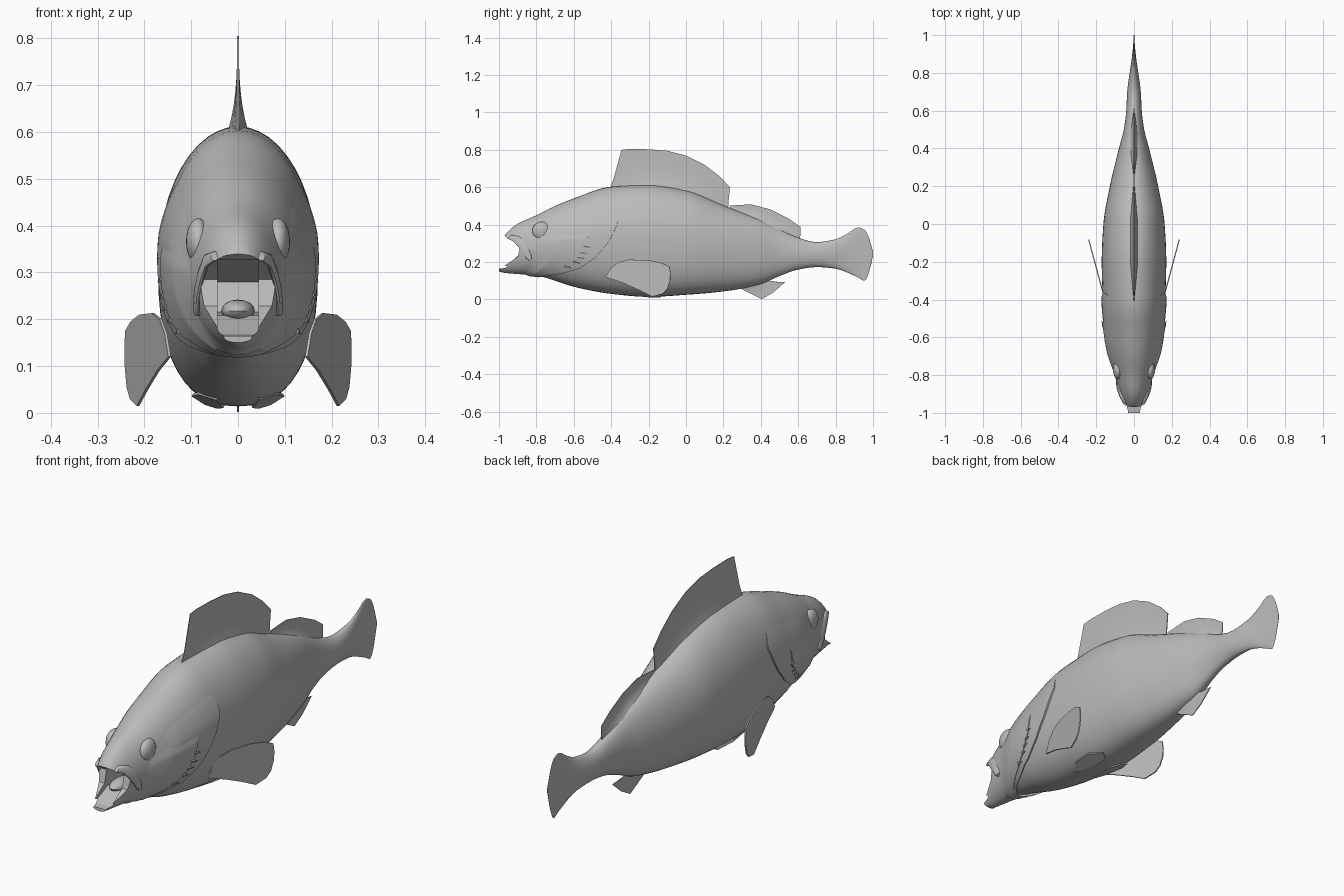
import bpy, bmesh, math
from mathutils import Vector

if "Cube" in bpy.data.objects:
    bpy.data.objects.remove(bpy.data.objects["Cube"])

grey = bpy.data.materials.new("fish_grey")
grey.diffuse_color = (0.5, 0.5, 0.5, 1)
grey.use_nodes = True
grey.node_tree.nodes["Principled BSDF"].inputs["Base Color"].default_value = grey.diffuse_color


def make(name, verts, faces, angle=40, smooth=True):
    me = bpy.data.meshes.new(name)
    me.from_pydata([tuple(v) for v in verts], [], faces)
    bm = bmesh.new()
    bm.from_mesh(me)
    bmesh.ops.recalc_face_normals(bm, faces=bm.faces)
    bm.to_mesh(me)
    bm.free()
    me.materials.append(grey)
    ob = bpy.data.objects.new(name, me)
    bpy.context.collection.objects.link(ob)
    if smooth:
        shade(ob, angle)
    return ob


def shade(ob, angle=40):
    bpy.ops.object.select_all(action='DESELECT')
    ob.select_set(True)
    bpy.context.view_layer.objects.active = ob
    bpy.ops.object.shade_smooth_by_angle(angle=math.radians(angle))


# Body stations: y, top z, bottom z, half width, lower roundness
ST = [(-1, .172, .15, .03, 2), (-.975, .33, .143, .053, 2), (-.95, .365, .14, .06, 2),
      (-.9, .405, .136, .076, 2), (-.8, .45, .128, .102, 2), (-.7, .50, .10, .127, 2),
      (-.6, .54, .068, .146, 2.1), (-.4, .603, .03, .165, 2.3), (-.2, .612, .014, .171, 2.45),
      (0, .583, .025, .162, 2.4), (.2, .503, .043, .128, 2.2), (.4, .425, .082, .08, 2.1),
      (.5, .378, .125, .054, 2), (.6, .33, .16, .041, 2), (.7, .307, .173, .036, 2),
      (.8, .322, .165, .023, 2), (.86, .35, .145, .014, 2), (.92, .385, .117, .007, 2),
      (.955, .372, .10, .004, 2), (.98, .325, .15, .003, 2), (1, .255, .235, .002, 2)]


def section(y):
    """Shape-preserving cubic interpolation between stations."""
    i = max(k for k in range(len(ST) - 1) if ST[k][0] <= y or k == 0)
    h = ST[i + 1][0] - ST[i][0]
    t = min(max((y - ST[i][0]) / h, 0), 1)

    def sec(k, c):
        return (ST[k + 1][c] - ST[k][c]) / (ST[k + 1][0] - ST[k][0])

    def slope(k, c):
        if k == 0 or k == len(ST) - 1:
            return sec(min(k, len(ST) - 2), c)
        a, b = sec(k - 1, c), sec(k, c)
        return 2 * a * b / (a + b) if a * b > 0 else 0
    return [ST[i][c] * (2 * t**3 - 3 * t**2 + 1) + ST[i + 1][c] * (3 * t**2 - 2 * t**3)
            + h * (slope(i, c) * (t**3 - 2 * t**2 + t) + slope(i + 1, c) * (t**3 - t**2))
            for c in range(1, 5)]


def surf(y, th, off=0):
    top, bot, w, n = section(y)
    c, s = math.cos(th), math.sin(th)
    e = 2 / (n if s < 0 else 2)
    x = w * math.copysign(abs(c) ** e, c)
    z = (top + bot) / 2 + (top - bot) / 2 * math.copysign(abs(s) ** e, s)
    return Vector((x + off * c, y, z + off * s))


# Body with tail
N = 48
ys = sorted(set([round(-1 + .025 * i, 4) for i in range(81)]
                + [s[0] for s in ST] + [-.99, -.985, -.965, .935, .945, .965, .99]))
verts = [surf(y, 2 * math.pi * j / N) for y in ys for j in range(N)]
faces = [(i * N + j, i * N + (j + 1) % N, (i + 1) * N + (j + 1) % N, (i + 1) * N + j)
         for i in range(len(ys) - 1) for j in range(N)]
faces += [tuple(range(N)), tuple(range((len(ys) - 1) * N, len(ys) * N))]
body = make("body", verts, faces)


def prism(name, prof, w):
    n = len(prof)
    v = [(s * w, y, z) for s in (-1, 1) for y, z in prof]
    f = [tuple(range(n)), tuple(range(n, 2 * n))]
    f += [(i, (i + 1) % n, n + (i + 1) % n, n + i) for i in range(n)]
    return make(name, v, f, smooth=False)


# Open mouth: side notch, then throat
for name, prof, w in (
        ("mouth_notch", [(-1.05, .39), (-.955, .33), (-.92, .312), (-.885, .285),
                         (-.9, .228), (-.96, .187), (-1.05, .14)], .3),
        ("throat", [(-1.05, .328), (-.9, .328), (-.74, .28), (-.76, .215), (-.88, .208),
                    (-.97, .168), (-1.05, .158)], .044)):
    cutter = prism(name, prof, w)
    mod = body.modifiers.new(name, 'BOOLEAN')
    mod.operation, mod.solver, mod.object = 'DIFFERENCE', 'EXACT', cutter
    bpy.context.view_layer.objects.active = body
    bpy.ops.object.modifier_apply(modifier=name)
    bpy.data.objects.remove(cutter)
shade(body)


def lookup(table, z):
    if z <= table[0][0]:
        return table[0][1]
    for (a, ya), (b, yb) in zip(table, table[1:]):
        if z <= b:
            return ya + (yb - ya) * (z - a) / (b - a)
    return table[-1][1]


def cover(name, edge, y0, th0, th1, off, side):
    """Raised head plate following the body, its rear edge given as (z, y)."""
    rows, cols = 44, 24
    v, f = [], []
    for r in range(rows + 1):
        th = math.radians(th0 + (th1 - th0) * r / rows)
        y1 = y0 + .01
        while y1 < -.3 and y1 < lookup(edge, surf(y1, th).z):
            y1 += .002
        fade = min(1, (rows - r) / 12)
        for c in range(cols + 2):
            t = min(c / cols, 1)
            o = -.006 + (off + .006) * min(1, t * 2) * fade
            if c > cols:
                o = -.012
            p = surf(y0 + (y1 - y0) * t, th, o)
            v.append((p.x * side, p.y, p.z))
    w = cols + 2
    for r in range(rows):
        for c in range(w - 1):
            f.append((r * w + c, r * w + c + 1, (r + 1) * w + c + 1, (r + 1) * w + c))
    ob = make(name, v, f)
    # open sheet: make its normals face outwards
    if sum(p.normal.x * p.area for p in ob.data.polygons) * side < 0:
        ob.data.flip_normals()


GILL = [(.125, -.8), (.145, -.66), (.17, -.57), (.22, -.49), (.3, -.42), (.36, -.385),
        (.42, -.362), (.46, -.375), (.51, -.39), (.56, -.42)]
CHEEK = [(.14, -.76), (.17, -.66), (.2, -.6), (.27, -.54), (.36, -.52), (.46, -.54)]


def ball(name, loc, scale, seg=24):
    bm = bmesh.new()
    bmesh.ops.create_uvsphere(bm, u_segments=seg, v_segments=seg // 2, radius=1)
    v = [Vector(p.co[k] * scale[k] + loc[k] for k in range(3)) for p in bm.verts]
    f = [tuple(p.index for p in q.verts) for q in bm.faces]
    bm.free()
    make(name, v, f)


def fin(name, base, tip, tb=.022, tt=.0018):
    """Upright fin on the centre line, flared at the base and thin at edge and ends."""
    v, f, L, n = [], [], 8, len(base)
    for i, ((by, bz), (ty, tz)) in enumerate(zip(base, tip)):
        u = i / (n - 1)
        thick = tt + (tb - tt) * min(1, 3 * u, 3 * (1 - u))
        for s in (-1, 1):
            for k in range(L):
                t = k / (L - 1)
                v.append((s * (tt + (thick - tt) * (1 - t) ** 3), by + (ty - by) * t, bz + (tz - bz) * t))
    w = 2 * L
    ring = list(range(L)) + list(range(2 * L - 1, L - 1, -1))
    for i in range(n - 1):
        for a, b in zip(ring, ring[1:] + ring[:1]):
            f.append((i * w + a, i * w + b, (i + 1) * w + b, (i + 1) * w + a))
    f += [tuple(ring), tuple((n - 1) * w + r for r in ring)]
    make(name, v, f)


def top_fin(name, tip, y0, y1):
    by = [y0 + (y1 - y0) * i / (len(tip) - 1) for i in range(len(tip))]
    fin(name, [(y, section(y)[0] - .012) for y in by], tip)


# Dorsal, rear dorsal and anal fins
top_fin("front_dorsal_fin", [(-.385, .65), (-.345, .80), (-.3, .805), (-.2, .803), (-.1, .795),
                             (0, .77), (.1, .72), (.18, .658), (.235, .60), (.228, .53)], -.41, .225)
top_fin("rear_dorsal_fin", [(.235, .502), (.3, .506), (.35, .508), (.45, .482), (.55, .432),
                            (.612, .388), (.612, .345)], .23, .605)
fin("anal_fin", [(.27, .07), (.31, .075), (.35, .085), (.39, .10), (.42, .11)],
    [(.33, .04), (.405, .002), (.465, .036), (.53, .092), (.47, .092)], .012)


def plate(name, pts, t=.003):
    n = len(pts)
    v = [Vector(p) for p in pts]
    nrm = (v[n // 3] - v[0]).cross(v[2 * n // 3] - v[0]).normalized() * t
    f = [tuple(range(n)), tuple(range(n, 2 * n))]
    f += [(i, (i + 1) % n, n + (i + 1) % n, n + i) for i in range(n)]
    make(name, [p - nrm for p in v] + [p + nrm for p in v], f, 30)


PECT = [(-.43, .12), (-.4, .17), (-.36, .2), (-.3, .213), (-.2, .21), (-.13, .195), (-.088, .175),
        (-.083, .14), (-.085, .1), (-.1, .055), (-.125, .03), (-.18, .015), (-.25, .05),
        (-.34, .09)]

for s, tag in ((1, "right"), (-1, "left")):
    cover(tag + "_gill_cover", GILL, -.88, -90, 52, .008, s)
    cover(tag + "_cheek", CHEEK, -.85, -65, 30, .012, s)
    # Paired fins
    plate(tag + "_pectoral_fin", [(s * (.165 + (y + .36) * .27), y, z) for y, z in PECT])
    plate(tag + "_pelvic_fin", [(s * x, y, z) for x, y, z in (
        (.045, -.36, .03), (.03, -.19, .013), (.045, -.14, .012), (.07, -.13, .02),
        (.098, -.2, .038), (.085, -.3, .042))])
    # Eye
    ball(tag + "_eye", (s * .085, -.772, .366), (.026, .05, .05))
    # Upper jaw flap curving down behind the mouth
    v, f = [], []
    path = [(-.945, .335, .05, .02), (-.91, .325, .068, .027), (-.88, .295, .079, .03),
            (-.855, .26, .086, .03), (-.84, .23, .088, .024), (-.832, .212, .087, .01)]
    for y, z, x, r in path:
        v += [(s * (x + .008 * math.cos(a)), y + .6 * r * math.sin(a), z + .5 * r * math.sin(a))
              for a in [math.pi * k / 5 for k in range(10)]]
    f = [(i * 10 + k, i * 10 + (k + 1) % 10, i * 10 + 10 + (k + 1) % 10, i * 10 + 10 + k)
         for i in range(len(path) - 1) for k in range(10)]
    make(tag + "_jaw_flap", v, f + [tuple(range(10)), tuple(range(50, 60))], 50)
    # Cheek spines pointing back and outwards
    for i, (z, y) in enumerate(((.18, -.645), (.205, -.6), (.23, -.578), (.255, -.558), (.285, -.542))):
        th = min((math.radians(-90 + k) for k in range(110)), key=lambda a: abs(surf(y, a).z - z))
        p = surf(y, th, .008)
        q = p + Vector((.012, .035, -.008))
        ring = [p + Vector((.007 * math.cos(a), -.005, .009 * math.sin(a)))
                for a in [math.pi * k / 3 for k in range(6)]]
        vs = [Vector((s * w.x, w.y, w.z)) for w in ring + [q]]
        make(f"{tag}_spine_{i}", vs, [(k, (k + 1) % 6, 6) for k in range(6)] + [tuple(range(6))])

# Tongue
ball("tongue", (0, -.84, .218), (.036, .075, .024), 16)
